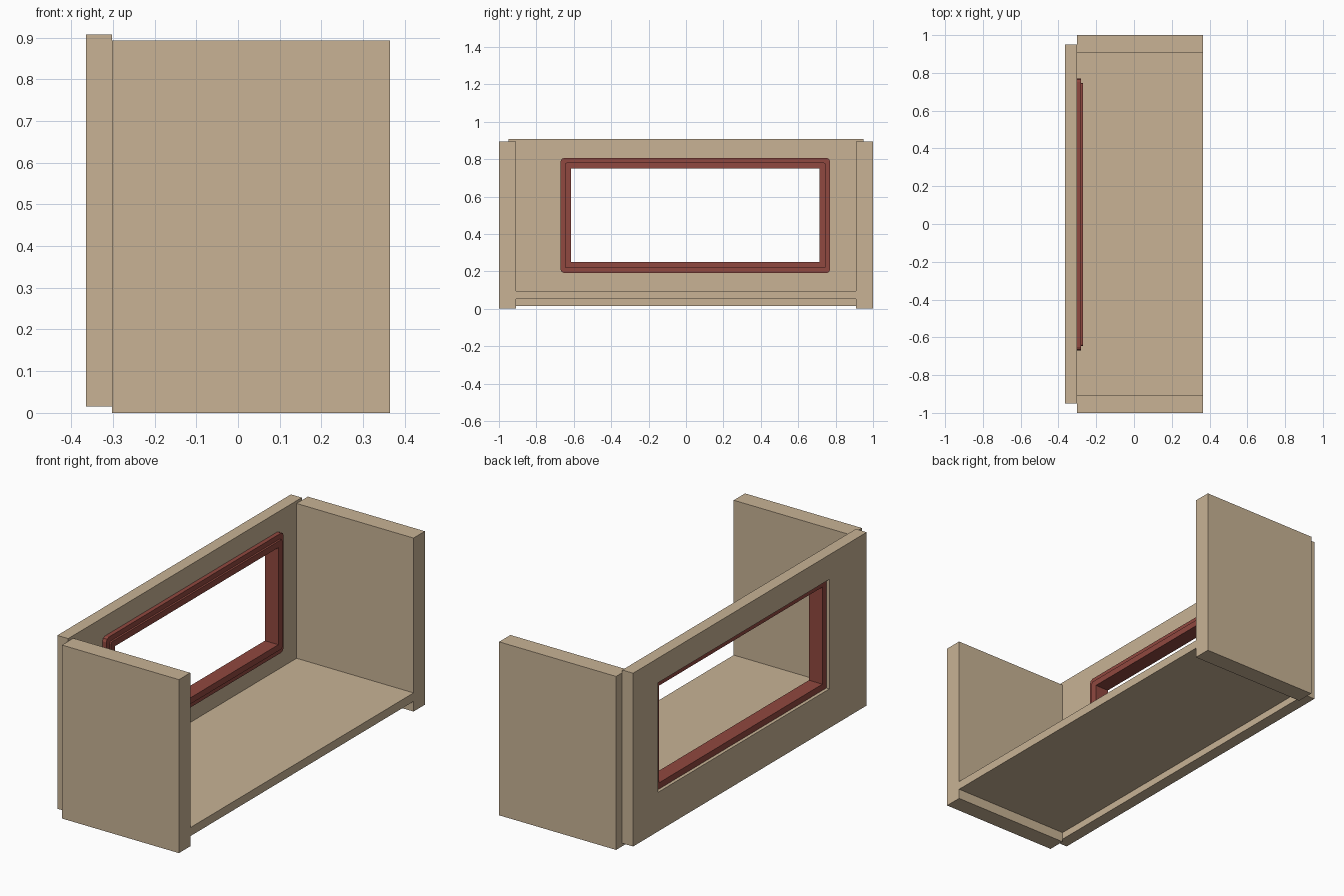
import bpy, bmesh
from mathutils import Vector

if "Cube" in bpy.data.objects:
    bpy.data.objects.remove(bpy.data.objects["Cube"])


def material(name, rgb):
    m = bpy.data.materials.new(name)
    m.diffuse_color = (*rgb, 1)
    m.use_nodes = True
    m.node_tree.nodes["Principled BSDF"].inputs["Base Color"].default_value = m.diffuse_color
    return m


TAN = material("tan_board", (0.58, 0.45, 0.30))
RED = material("brick_red", (0.28, 0.065, 0.05))


def finish(name, bm, mat):
    bmesh.ops.recalc_face_normals(bm, faces=bm.faces)
    me = bpy.data.meshes.new(name)
    bm.to_mesh(me)
    bm.free()
    me.materials.append(mat)
    ob = bpy.data.objects.new(name, me)
    bpy.context.collection.objects.link(ob)
    return ob


def box(name, lo, hi, mat):
    lo, hi = Vector(lo), Vector(hi)
    bm = bmesh.new()
    bmesh.ops.create_cube(bm, size=1)
    for v in bm.verts:
        v.co = (lo + hi) / 2 + v.co * (hi - lo)
    return finish(name, bm, mat)


def loop(x, hy, hz, cut=0.0, cy=0.05, cz=0.4985):
    """Rectangle around the window centre, with small clipped corners."""
    c, k = cut, cut * 0.3
    pts = []
    for sy, sz in ((1, 1), (-1, 1), (-1, -1), (1, -1)):
        corner = [(hy, hz - c), (hy - k, hz - k), (hy - c, hz)]
        if sy * sz < 0:
            corner.reverse()
        pts += [(x, cy + sy * a, cz + sz * b) for a, b in corner]
    return pts


def ring(name, loops, mat):
    """Closed ring: skin consecutive loops, joining the last to the first."""
    bm = bmesh.new()
    rows = [[bm.verts.new(p) for p in lp] for lp in loops]
    n = len(rows[0])
    for a, b in zip(rows, rows[1:] + rows[:1]):
        for i in range(n):
            j = (i + 1) % n
            bm.faces.new((a[i], a[j], b[j], b[i]))
    bmesh.ops.remove_doubles(bm, verts=bm.verts, dist=1e-5)
    return finish(name, bm, mat)


X0, X1, X2 = -0.364, -0.302, 0.364
HOLE = (0.696, 0.282)

# Side walls and raised floor
for side, s in (("front", -1), ("back", 1)):
    ys = sorted((s * 0.908, s * 1.0))
    box(side + "_side_wall", (X1, ys[0], 0), (X2, ys[1], 0.893), TAN)
box("floor", (X1, -0.908, 0.052), (X2, 0.908, 0.096), TAN)

# Window wall: four strips merged as one ring with an off-centre opening
yl, yh, zl, zh = -0.95, 0.95, 0.015, 0.907


def wall_edge(x):
    return [(x, y, z) for y, z in ((yh, zh), (yl, zh), (yl, zl), (yh, zl))]


def wall_hole(x):
    return loop(x, *HOLE)[::3]


ring("window_wall", [wall_edge(X0), wall_edge(X1), wall_hole(X1), wall_hole(X0)], TAN)

# Window frame: liner through the opening, flange and raised inner lip
INNER = (0.664, 0.25)
FLANGE = (0.721, 0.308)
ring("window_frame", [
    loop(-0.347, *INNER), loop(-0.347, *HOLE), loop(X1, *HOLE),
    loop(X1, *FLANGE, 0.02), loop(-0.28, *FLANGE, 0.02),
    loop(-0.28, *HOLE, 0.008), loop(-0.27, *HOLE, 0.008), loop(-0.27, *INNER),
], RED)
